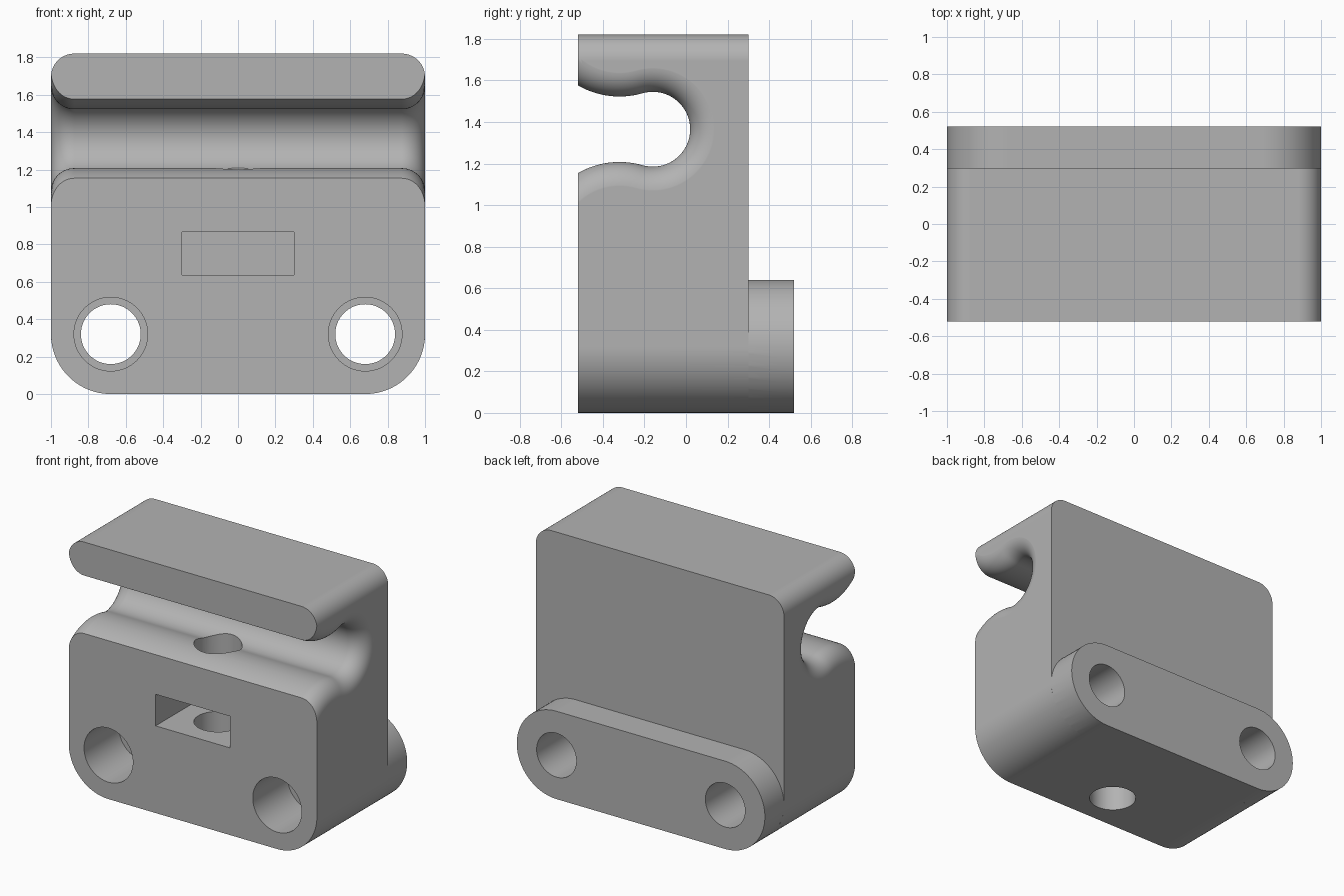
import bpy, bmesh, math
from mathutils import Vector

if "Cube" in bpy.data.objects:
    bpy.data.objects.remove(bpy.data.objects["Cube"])

FRONT, BACK, REAR = -0.52, 0.30, 0.52
HEIGHT, EDGE, FOOT = 1.82, 0.125, 0.32
HOLE_X, BOLT_Y = 0.68, -0.23

grey = bpy.data.materials.new("plain grey")
grey.use_nodes = True
colour = (0.45, 0.45, 0.45, 1)
grey.diffuse_color = colour
grey.node_tree.nodes["Principled BSDF"].inputs["Base Color"].default_value = colour


def arc(cx, cy, r, start, end, n):
    """Points along an arc, angles in radians."""
    return [(cx + r * math.cos(start + (end - start) * i / n),
             cy + r * math.sin(start + (end - start) * i / n)) for i in range(n + 1)]


def loft(name, rings):
    """Closed solid through a list of equal-length rings of points."""
    bm = bmesh.new()
    loops = [[bm.verts.new(p) for p in ring] for ring in rings]
    for a, b in zip(loops, loops[1:]):
        for i in range(len(a)):
            j = (i + 1) % len(a)
            bm.faces.new((a[i], a[j], b[j], b[i]))
    bm.faces.new(loops[0])
    bm.faces.new(loops[-1])
    bmesh.ops.recalc_face_normals(bm, faces=bm.faces)
    mesh = bpy.data.meshes.new(name)
    bm.to_mesh(mesh)
    bm.free()
    mesh.materials.append(grey)
    obj = bpy.data.objects.new(name, mesh)
    bpy.context.collection.objects.link(obj)
    return obj


def prism(name, outline, y0, y1):
    """Extrude an x-z outline along y."""
    return loft(name, [[(x, y, z) for x, z in outline] for y in (y0, y1)])


def rounded(z_top, r_top, r_bottom, n=24):
    """Full-width outline with rounded top and bottom corners."""
    q = math.pi / 2
    return (arc(1 - r_top, z_top - r_top, r_top, 0, q, n)
            + arc(r_top - 1, z_top - r_top, r_top, q, 2 * q, n)
            + arc(r_bottom - 1, r_bottom, r_bottom, 2 * q, 3 * q, n)
            + arc(1 - r_bottom, r_bottom, r_bottom, 3 * q, 4 * q, n))


def stadium(r, n=32):
    """Long outline with half-round ends."""
    h = math.pi / 2
    return (arc(1 - r, r, r, -h, h, n) + arc(r - 1, r, r, h, 3 * h, n))


def circle(cx, cy, r, n=64):
    return arc(cx, cy, r, 0, 2 * math.pi, n)[:-1]


def slot_profile(grow):
    """Round channel with a flared mouth, offset outwards, as y-z points."""
    cy, cz, bore, lip, lip_y = -0.16, 1.365, 0.18, 0.40, -0.32
    dy = lip_y - cy
    dz = math.sqrt((bore + lip) ** 2 - dy * dy)
    tangent = math.atan2(dz, -dy)
    r = lip - grow
    mouth = math.acos((FRONT - 0.01 - lip_y) / r)
    lower = arc(lip_y, cz - dz, r, mouth, tangent, 16)
    back = arc(cy, cz, bore + grow, tangent - math.pi, math.pi - tangent, 48)
    upper = arc(lip_y, cz + dz, r, -tangent, -mouth, 16)
    ends = [(FRONT - 0.2, upper[-1][1]), (FRONT - 0.2, lower[0][1])]
    return lower + back[1:-1] + upper + ends


# Main block and rear mounting plate
body = prism("clamp_block", rounded(HEIGHT, EDGE, FOOT), FRONT, BACK)
plate = prism("mounting_plate", stadium(FOOT), BACK, REAR)

# Channel cutter, flaring to rounded edges at both sides
steps = 14
half = []
for i in range(steps + 1):
    a = math.pi / 2 * i / steps
    half.append((1 - EDGE + (EDGE + 0.0005) * math.sin(a), EDGE * (1 - math.cos(a))))
half.append((1.1, EDGE))
sections = [(-x, g) for x, g in reversed(half)] + half
cutters = [loft("channel_cutter", [[(x, y, z) for y, z in slot_profile(g)]
                                   for x, g in sections])]

# Counterbored screw holes
for side, x in (("right", -HOLE_X), ("left", HOLE_X)):
    cutters.append(prism(side + "_screw_cutter", circle(x, FOOT, 0.16), FRONT - 0.1, REAR + 0.1))
    cutters.append(prism(side + "_head_cutter", circle(x, FOOT, 0.197), FRONT - 0.1, FRONT + 0.40))

# Nut pocket and the upright bolt hole that meets it
pocket = [(-0.3, 0.635), (0.3, 0.635), (0.3, 0.865), (-0.3, 0.865)]
cutters.append(prism("nut_pocket_cutter", pocket, FRONT - 0.1, BOLT_Y + 0.3))
cutters.append(loft("bolt_cutter", [[(x, y, z) for x, y in circle(0, BOLT_Y, 0.16)]
                                    for z in (-0.1, 1.35)]))

# Combine the parts
for other, operation in [(plate, 'UNION')] + [(c, 'DIFFERENCE') for c in cutters]:
    mod = body.modifiers.new(other.name, 'BOOLEAN')
    mod.operation = operation
    mod.solver = 'EXACT'
    mod.object = other
    other.hide_render = True
bpy.ops.object.select_all(action='DESELECT')
body.select_set(True)
bpy.context.view_layer.objects.active = body
for mod in list(body.modifiers):
    bpy.ops.object.modifier_apply(modifier=mod.name)
for other in [plate] + cutters:
    bpy.data.objects.remove(other)

# Smooth curves, crisp edges, even flats
bpy.ops.object.shade_smooth_by_angle(angle=math.radians(30))
weighted = body.modifiers.new("even_flats", 'WEIGHTED_NORMAL')
weighted.keep_sharp = True
